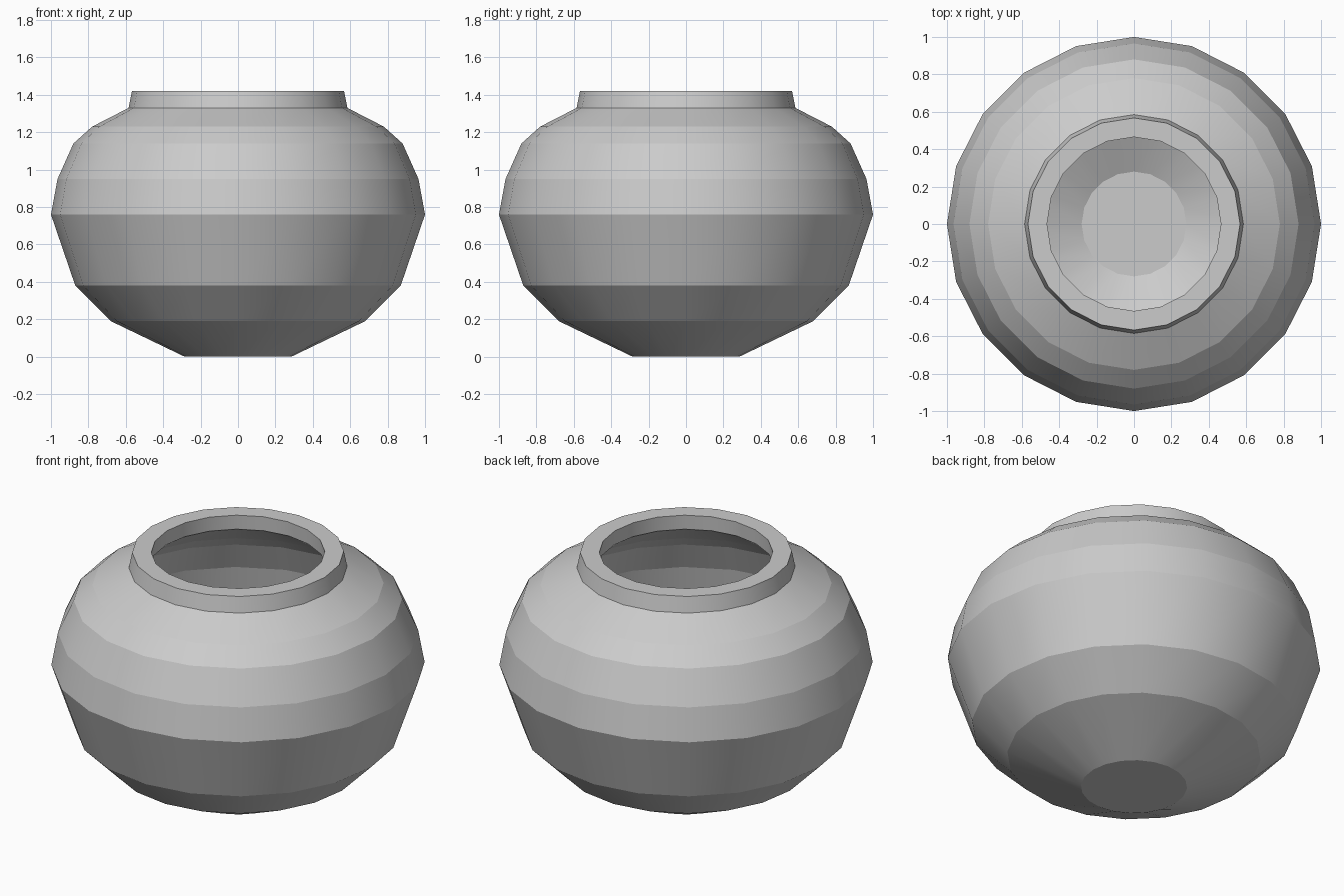
import bpy, bmesh, math

if "Cube" in bpy.data.objects:
    bpy.data.objects.remove(bpy.data.objects["Cube"])

SIDES = 20

# Wall section as (radius, height): outside from the base up, over the lip, then down the inside
profile = [
    (0.285, 0.0), (0.68, 0.19), (0.87, 0.38), (1.0, 0.76), (0.965, 0.95),
    (0.88, 1.14), (0.78, 1.23), (0.585, 1.33), (0.567, 1.42),
    (0.465, 1.42), (0.47, 1.335), (0.72, 1.165), (0.80, 1.09), (0.87, 0.925),
    (0.90, 0.76), (0.79, 0.42), (0.62, 0.255), (0.28, 0.09),
]

bm = bmesh.new()

# Rings of vertices
rings = []
for r, z in profile:
    rings.append([bm.verts.new((r * math.cos(2 * math.pi * i / SIDES),
                                r * math.sin(2 * math.pi * i / SIDES), z))
                  for i in range(SIDES)])

# Wall bands
for a, b in zip(rings, rings[1:]):
    for i in range(SIDES):
        j = (i + 1) % SIDES
        bm.faces.new((a[i], a[j], b[j], b[i]))

# Underside and inner floor
bm.faces.new(rings[0][::-1])
bm.faces.new(rings[-1])
bmesh.ops.recalc_face_normals(bm, faces=bm.faces[:])

# Smooth around the pot, crisp between the bands
ring_of = {v: k for k, ring in enumerate(rings) for v in ring}
for f in bm.faces:
    f.smooth = True
for e in bm.edges:
    e.smooth = ring_of[e.verts[0]] != ring_of[e.verts[1]]

mesh = bpy.data.meshes.new("pot")
bm.to_mesh(mesh)
bm.free()
pot = bpy.data.objects.new("pot", mesh)
bpy.context.collection.objects.link(pot)
